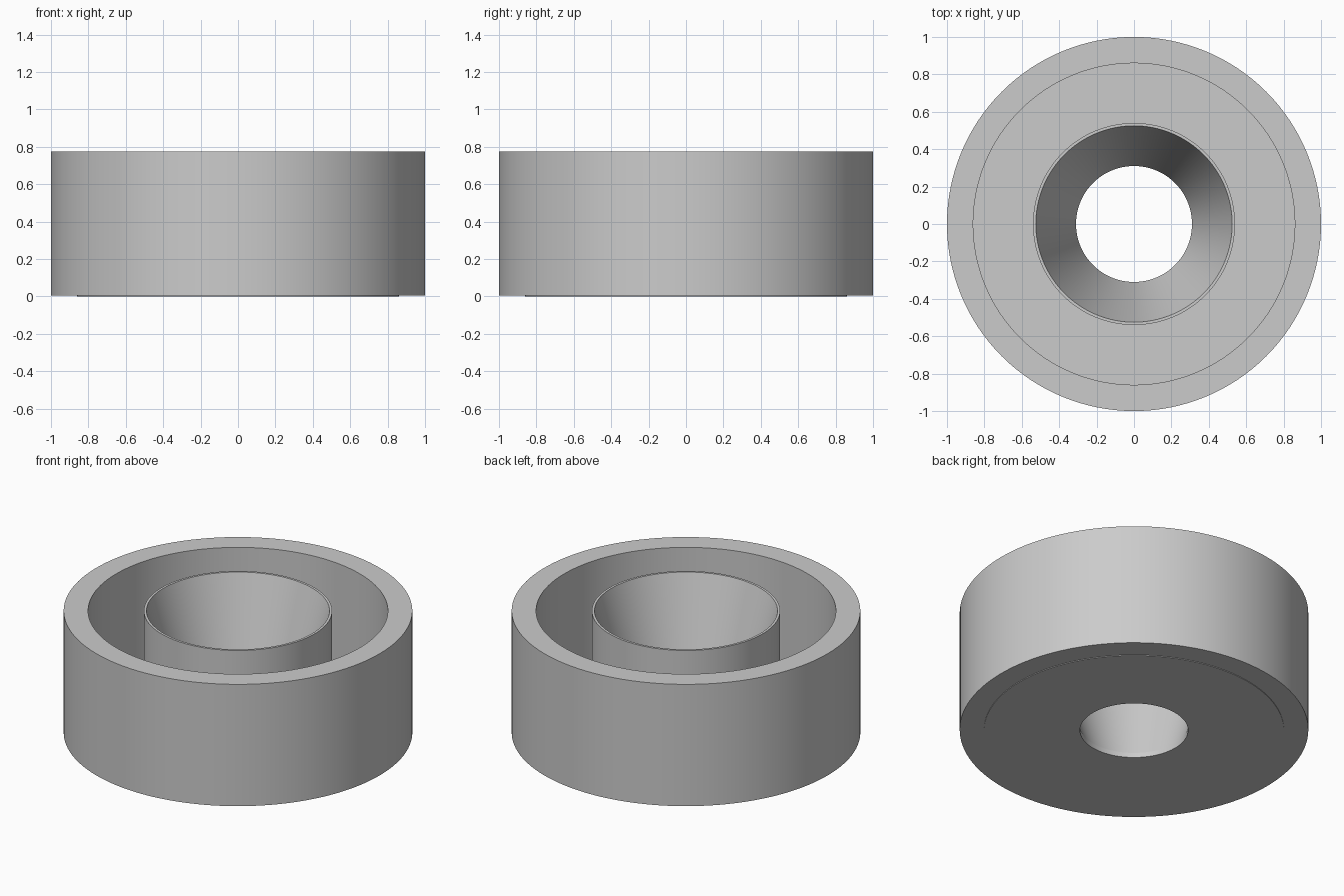
import bpy
import bmesh
import math

cube = bpy.data.objects.get("Cube")
if cube:
    bpy.data.objects.remove(cube, do_unlink=True)

SIDES = 128
HEIGHT = 0.775
FLOOR = 0.03
STEP = 0.004

grey = bpy.data.materials.new("plain grey")
grey.use_nodes = True
colour = (0.6, 0.6, 0.6, 1)
grey.diffuse_color = colour
grey.node_tree.nodes["Principled BSDF"].inputs["Base Color"].default_value = colour


def lathe(name, profile):
    """Spin a closed (radius, height) outline around the z axis."""
    bm = bmesh.new()
    verts = [bm.verts.new((r, 0, z)) for r, z in profile]
    edges = [bm.edges.new((v, verts[i - 1])) for i, v in enumerate(verts)]
    bmesh.ops.spin(bm, geom=verts + edges, cent=(0, 0, 0), axis=(0, 0, 1),
                   angle=math.tau, steps=SIDES, use_merge=True)
    bmesh.ops.remove_doubles(bm, verts=bm.verts, dist=0.0001)
    bmesh.ops.recalc_face_normals(bm, faces=bm.faces)
    mesh = bpy.data.meshes.new(name)
    bm.to_mesh(mesh)
    bm.free()
    mesh.materials.append(grey)
    obj = bpy.data.objects.new(name, mesh)
    bpy.context.collection.objects.link(obj)
    bpy.ops.object.select_all(action="DESELECT")
    obj.select_set(True)
    bpy.context.view_layer.objects.active = obj
    bpy.ops.object.shade_smooth_by_angle(angle=math.radians(15))
    return obj


# Thick outer wall, standing a hair above the underside of the base
lathe("outer_ring", [(0.86, STEP), (1, STEP), (1, HEIGHT), (0.86, HEIGHT)])

# Thin floor of the trough with the centre hole
lathe("base_plate", [(0.31, 0), (0.86, 0), (0.86, FLOOR), (0.31, FLOOR)])

# Hub: straight outside, funnel inside
lathe("funnel_hub", [(0.31, FLOOR), (0.54, FLOOR), (0.54, HEIGHT), (0.525, HEIGHT)])
